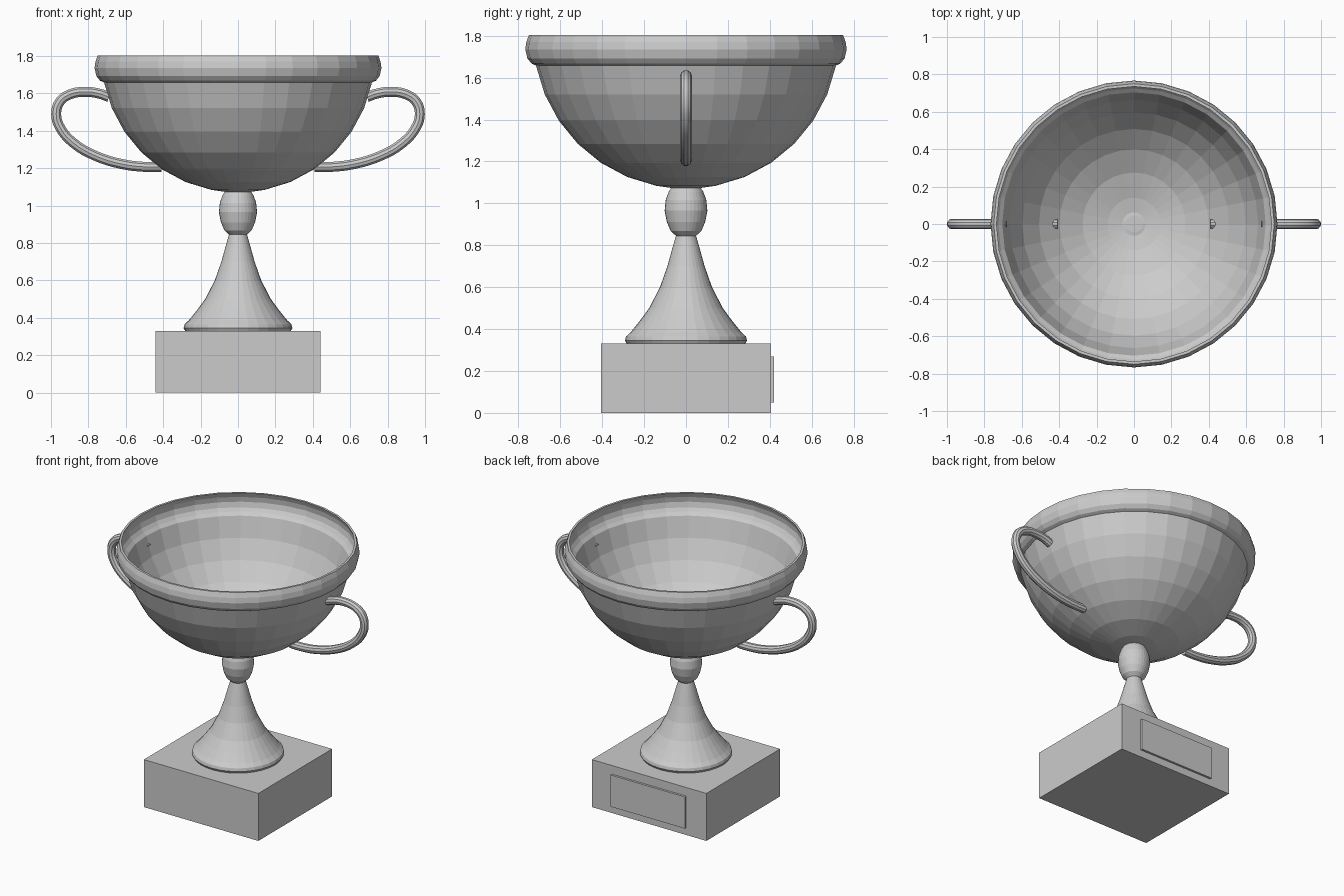
import bpy, bmesh, math
from mathutils import Vector

if "Cube" in bpy.data.objects:
    bpy.data.objects.remove(bpy.data.objects["Cube"])


def finish(name, bm):
    bmesh.ops.recalc_face_normals(bm, faces=bm.faces[:])
    mesh = bpy.data.meshes.new(name)
    bm.to_mesh(mesh)
    bm.free()
    obj = bpy.data.objects.new(name, mesh)
    bpy.context.collection.objects.link(obj)
    return obj


def box(name, size, centre):
    bm = bmesh.new()
    bmesh.ops.create_cube(bm, size=1)
    bmesh.ops.scale(bm, vec=size, verts=bm.verts)
    bmesh.ops.translate(bm, vec=centre, verts=bm.verts)
    return finish(name, bm)


def lathe(name, profile, sides):
    """Revolve (radius, z) points round z and cap both ends."""
    bm = bmesh.new()
    rings = [[bm.verts.new((r * math.cos(2 * math.pi * i / sides),
                            r * math.sin(2 * math.pi * i / sides), z))
              for i in range(sides)] for r, z in profile]
    for a, b in zip(rings, rings[1:]):
        for i in range(sides):
            j = (i + 1) % sides
            bm.faces.new((a[i], a[j], b[j], b[i]))
    bm.faces.new(rings[0])
    bm.faces.new(rings[-1])
    return finish(name, bm)


def handle(name, side):
    path = [(.69, 1.58), (.74, 1.598), (.82, 1.608), (.90, 1.594), (.953, 1.555),
            (.972, 1.487), (.95, 1.415), (.88, 1.335), (.76, 1.265),
            (.62, 1.222), (.50, 1.207), (.41, 1.207)]
    curve = bpy.data.curves.new(name, 'CURVE')
    curve.dimensions = '3D'
    curve.bevel_depth = 0.028
    curve.bevel_resolution = 3
    curve.use_fill_caps = True
    spline = curve.splines.new('BEZIER')
    spline.resolution_u = 4
    spline.bezier_points.add(len(path) - 1)
    for p, (x, z) in zip(spline.bezier_points, path):
        p.co = Vector((side * x, 0, z))
        p.handle_left_type = p.handle_right_type = 'AUTO'
    obj = bpy.data.objects.new(name, curve)
    bpy.context.collection.objects.link(obj)
    bpy.ops.object.select_all(action='DESELECT')
    obj.select_set(True)
    bpy.context.view_layer.objects.active = obj
    bpy.ops.object.convert(target='MESH')
    bpy.ops.object.shade_smooth_by_angle()


# Plinth with plaque on the back
box("plinth", (.88, .81, .33), (0, 0, .165))
box("plaque", (.57, .03, .22), (0, .405, .16))

# Flared foot and round knob
lathe("stem", [(.28, .325), (.291, .345), (.286, .365), (.262, .388), (.22, .44),
               (.176, .50), (.124, .60), (.089, .70), (.064, .79), (.048, .845),
               (.073, .868), (.091, .91), (.102, .965), (.097, 1.015),
               (.083, 1.055), (.065, 1.083), (.045, 1.086)], 32)

# Hemispherical bowl with rolled rim and thin wall
R, top, wall = .73, 1.80, .012
angles = [math.radians(11.25 * k) for k in range(1, 8)]
outer = [(.06, 1.072)] + [(R * math.sin(a), top - R * math.cos(a)) for a in angles]
inner = [((R - wall) * math.sin(a), top - (R - wall) * math.cos(a)) for a in reversed(angles)]
rim = [(.738, 1.668), (.757, 1.692), (.767, 1.735), (.762, 1.77), (.75, 1.803),
       (.735, 1.803), (.748, 1.77), (.752, 1.735), (.742, 1.70), (.725, 1.678)]
lathe("bowl", outer + rim + inner + [(.06, 1.083)], 32)

# Pair of looped handles
handle("handle_right", 1)
handle("handle_left", -1)
